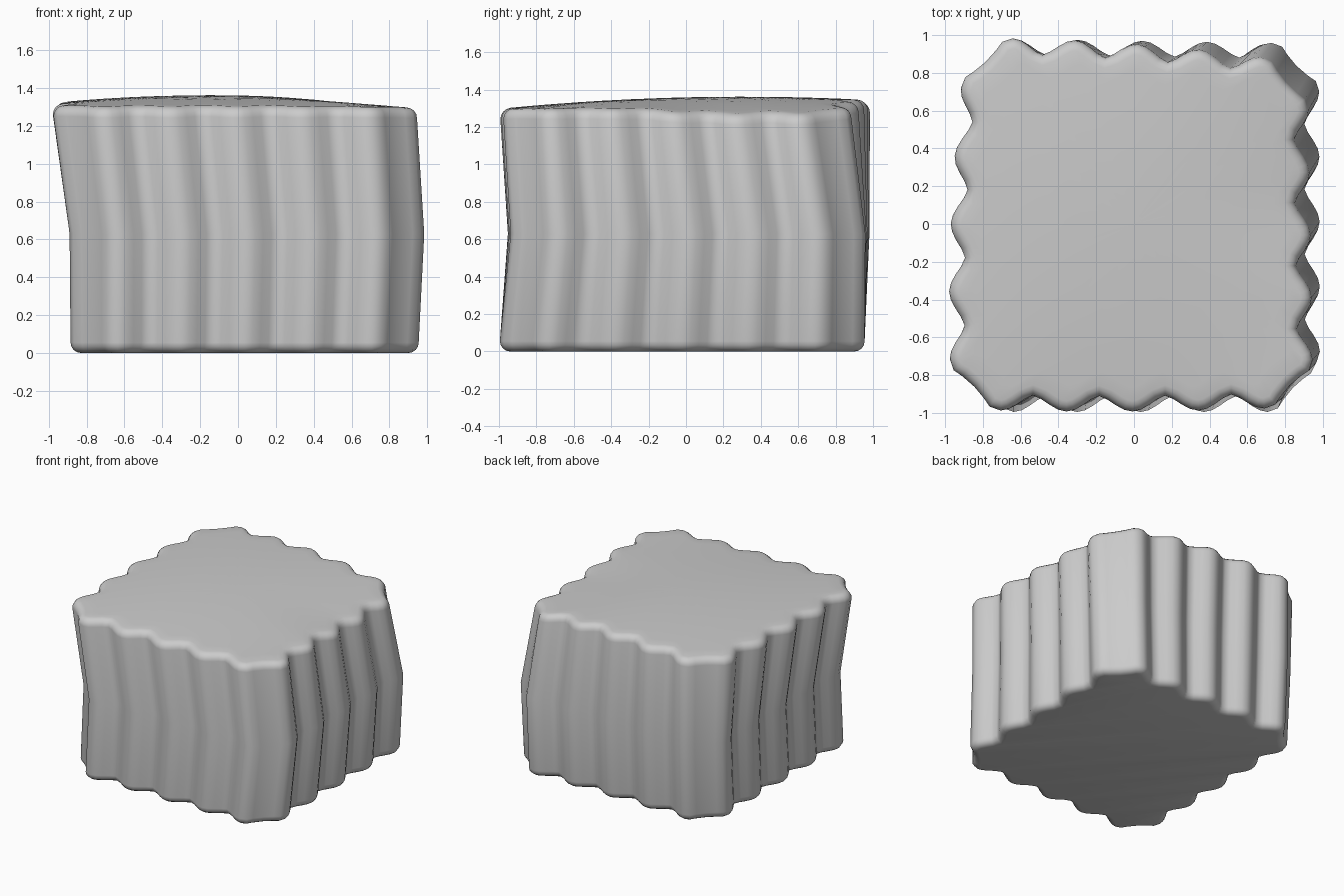
import bpy, bmesh, math
from mathutils import Vector

if "Cube" in bpy.data.objects:
    bpy.data.objects.remove(bpy.data.objects["Cube"])

MID_Z = 0.63
R = 0.055          # rounding of top and bottom rims
PITCH = 0.365      # spacing of the flutes
DEPTH = 0.085


def fluted_side():
    """One side of the unit outline: (along, out) from corner to corner."""
    pts = [(-0.87, 0.875), (-0.82, 0.935), (-0.79, 0.98)]
    steps = 8
    for i in range(4 * steps + 1):
        t = -2 + i / steps
        c = 0.5 + 0.5 * math.cos(2 * math.pi * t)
        pts.append((t * PITCH, 1 - DEPTH * (1 - c ** 0.75)))
    pts += [(0.79, 0.98), (0.82, 0.935)]
    return pts


def unit_outline():
    out = []
    side = fluted_side()
    for k in range(4):          # front, right, back, left
        for a, o in side:
            x, y = a, -o
            for _ in range(k):
                x, y = -y, x
            out.append((x, y))
    return out


def warp(u, v, corners, bow):
    """Map the unit square onto a skewed quad with bowed sides."""
    fl, fr, br, bl = [Vector(c) for c in corners]
    s, t = (u + 1) / 2, (v + 1) / 2
    p = (fl * (1 - s) + fr * s) * (1 - t) + (bl * (1 - s) + br * s) * t
    front, right, back, left = bow
    p.x += right * s * (1 - v * v) - left * (1 - s) * (1 - v * v)
    p.y += back * t * (1 - u * u) - front * (1 - t) * (1 - u * u)
    return p


def inset(loop, d):
    n = len(loop)
    res = []
    for i in range(n):
        t = (loop[(i + 1) % n] - loop[i - 1]).normalized()
        res.append(loop[i] + Vector((-t.y, t.x)) * d)
    return res


def top_z(x, y):
    """Gently crowned top that dips along the right rear edge."""
    a = max(0, 1 - ((x + 0.15) / 1.05) ** 2)
    b = max(0, 1 - ((y - 0.3) / 1.3) ** 2)
    s = min(1, max(0, (y + 0.4) / 0.6))
    dip = 0.035 * max(0, x) ** 2 * s * s * (3 - 2 * s)
    return 1.297 + 0.065 * a * b - dip


outline = unit_outline()
bottom = [warp(u, v, [(-.885, -.995), (.955, -.995), (.955, .955), (-.885, .955)],
               (0, 0, 0, 0)) for u, v in outline]
middle = [warp(u, v, [(-.89, -.95), (.985, -.93), (.98, .955), (-.89, .985)],
               (.01, 0, 0, 0)) for u, v in outline]
top = [warp(u, v, [(-.965, -.98), (.95, -.965), (.92, .85), (-.885, .985)],
            (.02, 0, .035, .045)) for u, v in outline]

rings = []
ARC = [math.radians(a) for a in (0, 22.5, 45, 67.5, 90)]
# bottom rim, waist, top rim
for a in reversed(ARC):
    rings.append([(p.x, p.y, R * (1 - math.sin(a)))
                  for p in inset(bottom, R * (1 - math.cos(a)))])
rings.append([(p.x, p.y, MID_Z) for p in middle])
for a in ARC:
    rings.append([(p.x, p.y, top_z(p.x, p.y) - R * (1 - math.sin(a)))
                  for p in inset(top, R * (1 - math.cos(a)))])
# crowned top surface
rim = rings[-1]
for f in (0.92, 0.8, 0.65, 0.5, 0.33, 0.16, 0.05):
    rings.append([(x * f, y * f, top_z(x * f, y * f)) for x, y, _ in rim])

bm = bmesh.new()
vr = [[bm.verts.new(c) for c in ring] for ring in rings]
n = len(outline)
for lo, hi in zip(vr, vr[1:]):
    for i in range(n):
        j = (i + 1) % n
        bm.faces.new((lo[i], lo[j], hi[j], hi[i]))
bm.faces.new(vr[-1])
bm.faces.new(list(reversed(vr[0])))
bm.normal_update()

mesh = bpy.data.meshes.new("fluted_block")
bm.to_mesh(mesh)
bm.free()
obj = bpy.data.objects.new("fluted_block", mesh)
bpy.context.collection.objects.link(obj)
bpy.context.view_layer.objects.active = obj
obj.select_set(True)
bpy.ops.object.shade_smooth_by_angle(angle=math.radians(50))
